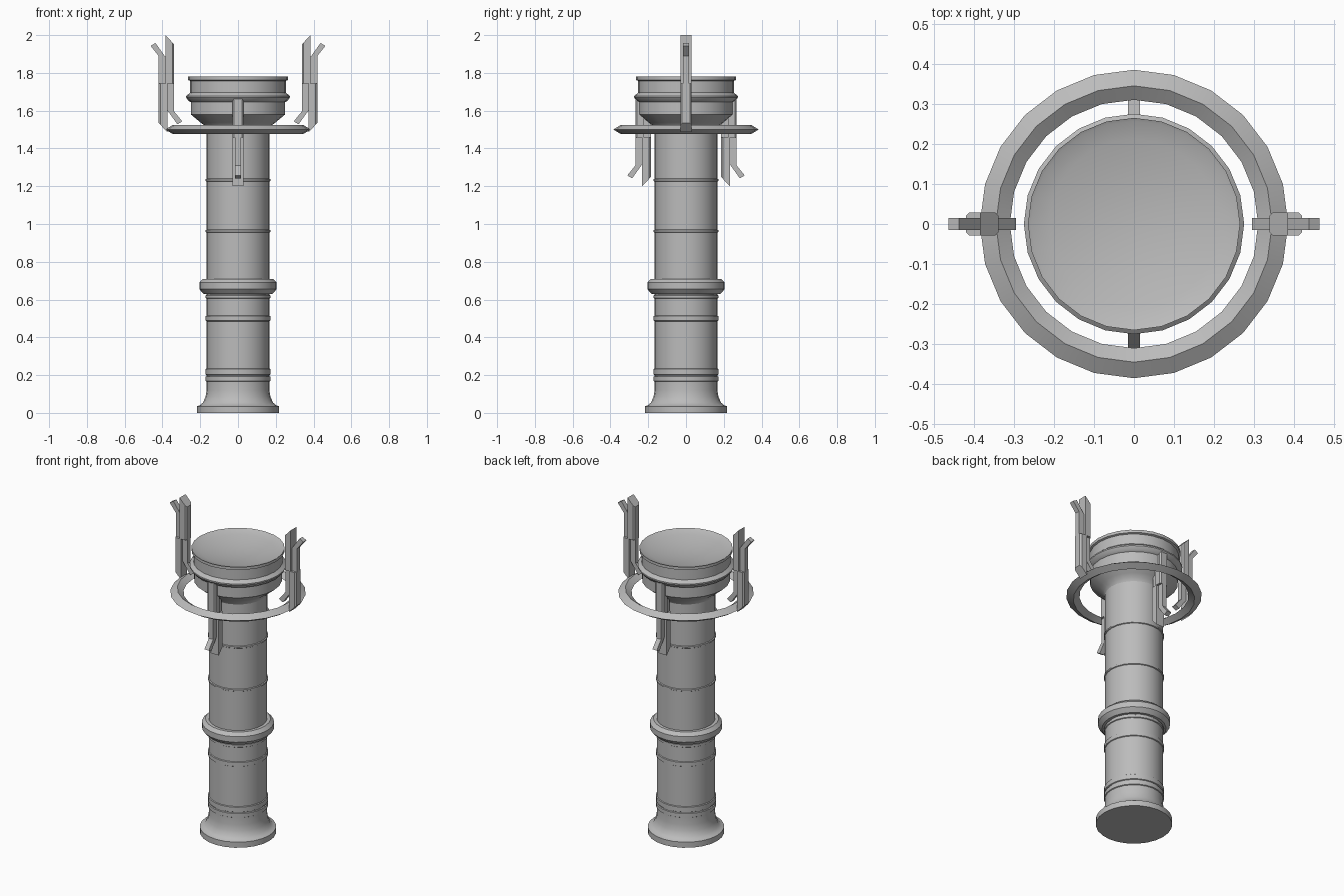
import bpy, bmesh, math
from mathutils import Matrix, Vector

cube = bpy.data.objects.get("Cube")
if cube:
    bpy.data.objects.remove(cube)

stone = bpy.data.materials.new("plain_grey")
stone.use_nodes = True
GREY = (0.5, 0.5, 0.5, 1)
stone.diffuse_color = GREY
stone.node_tree.nodes["Principled BSDF"].inputs["Base Color"].default_value = GREY


def finish(name, bm):
    bmesh.ops.recalc_face_normals(bm, faces=bm.faces)
    mesh = bpy.data.meshes.new(name)
    bm.to_mesh(mesh)
    bm.free()
    mesh.materials.append(stone)
    obj = bpy.data.objects.new(name, mesh)
    bpy.context.collection.objects.link(obj)
    bpy.ops.object.select_all(action='DESELECT')
    obj.select_set(True)
    bpy.context.view_layer.objects.active = obj
    bpy.ops.object.shade_smooth_by_angle(angle=math.radians(28))
    return obj


def lathe(name, profile, closed=False, steps=24):
    """Turn (radius, height) points round the z axis."""
    bm = bmesh.new()
    verts = [bm.verts.new((r, 0, z)) for r, z in profile]
    pairs = list(zip(verts, verts[1:]))
    if closed:
        pairs.append((verts[-1], verts[0]))
    edges = [bm.edges.new(p) for p in pairs]
    bmesh.ops.spin(bm, geom=verts + edges, cent=(0, 0, 0), axis=(0, 0, 1),
                   angle=math.tau, steps=steps, use_duplicate=False)
    bmesh.ops.remove_doubles(bm, verts=bm.verts, dist=0.0002)
    return finish(name, bm)


# Shaft with a flared foot and thin raised bands
R = 0.166
shaft = [(0, 0), (0.217, 0), (0.217, 0.035), (0.202, 0.04),
         (0.185, 0.055), (0.172, 0.085), (R, 0.12)]
for low, high in [(0.165, 0.195), (0.2, 0.235), (0.485, 0.515), (0.605, 0.625),
                  (0.955, 0.97), (1.225, 1.24)]:
    shaft += [(R, low), (R + 0.005, low + 0.003),
              (R + 0.005, high - 0.003), (R, high)]
shaft += [(R, 1.56), (0, 1.56)]
lathe("column_shaft", shaft)

# Collar round the middle
lathe("column_collar", [(0.16, 0.63), (0.182, 0.63), (0.205, 0.655),
                        (0.205, 0.69), (0.185, 0.71), (0.16, 0.71)], closed=True)

# Capital with a shallow dished top
capital = [(0, 1.5), (R, 1.5), (0.176, 1.52), (0.198, 1.537), (0.25, 1.58),
           (0.25, 1.645), (0.262, 1.652), (0.275, 1.67), (0.275, 1.678),
           (0.254, 1.695), (0.254, 1.758), (0.265, 1.762), (0.265, 1.78)]
capital += [(0.265 * t, 1.74 + 0.038 * t * t) for t in (0.97, 0.8, 0.6, 0.4, 0.2, 0)]
lathe("capital", capital)

# Floating ring with a diamond section
lathe("outer_ring", [(0.385, 1.5), (0.345, 1.525), (0.31, 1.5), (0.345, 1.476)],
      closed=True)

# Clamp halves, drawn about the clamp centre as (outward, up)
WIDE = [(-0.041, 0), (0.005, 0), (0.005, 0.257), (-0.041, 0.208)]
PRONG = [(-0.003, 0), (0.041, 0), (0.041, 0.147), (0.084, 0.2),
         (0.058, 0.215), (-0.003, 0.13)]


def add_plate(bm, outline, half, sign, chamfer):
    """Extrude an outline sideways; sign -1 turns it half round."""
    face = bm.faces.new([bm.verts.new((u * sign, -half, v * sign)) for u, v in outline])
    out = bmesh.ops.extrude_face_region(bm, geom=[face])
    new = [g for g in out["geom"] if isinstance(g, bmesh.types.BMVert)]
    bmesh.ops.translate(bm, verts=new, vec=(0, 2 * half, 0))
    if chamfer:
        rim = {e for v in list(face.verts) + new for e in v.link_edges
               if all(abs(w.co.x) > 0.04 for w in e.verts)
               and abs(e.verts[0].co.z - e.verts[1].co.z) > 0.1}
        bmesh.ops.bevel(bm, geom=list(rim), offset=0.009, segments=1, affect='EDGES')


def clamp(name, radius, height, turn, flip):
    bm = bmesh.new()
    for sign in (1, -1):
        add_plate(bm, WIDE, 0.029, sign, True)
        add_plate(bm, PRONG, 0.015, sign, False)
    if flip:
        bmesh.ops.scale(bm, verts=bm.verts, vec=(1, 1, -1))
    bmesh.ops.translate(bm, verts=bm.verts, vec=Vector((radius, 0, height)))
    bmesh.ops.rotate(bm, verts=bm.verts, cent=(0, 0, 0),
                     matrix=Matrix.Rotation(math.radians(turn), 3, 'Z'))
    finish(name, bm)


# Upright clamps at the sides, upturned ones at front and back
clamp("left_clamp", 0.379, 1.743, 0, False)
clamp("right_clamp", 0.379, 1.743, 180, False)
clamp("back_clamp", 0.227, 1.457, 90, True)
clamp("front_clamp", 0.227, 1.457, -90, True)
